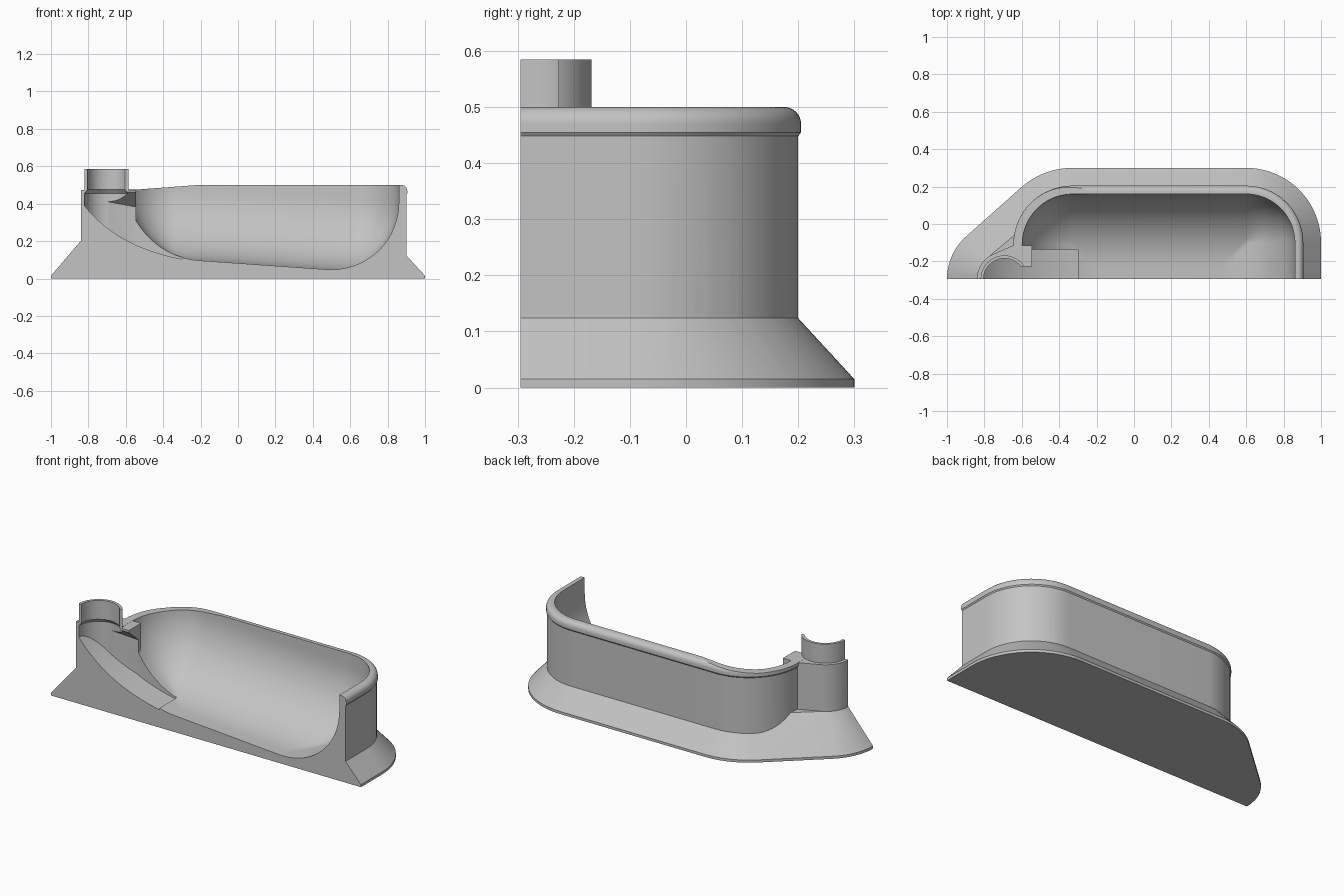
import bpy, bmesh, math

if "Cube" in bpy.data.objects:
    bpy.data.objects.remove(bpy.data.objects["Cube"])

CUT = -0.295        # plane of symmetry where the basin is sliced
SPOUT = -0.693      # x of the spout axis

grey = bpy.data.materials.new("light_grey")
grey.use_nodes = True
COLOUR = (0.55, 0.55, 0.55, 1)
grey.diffuse_color = COLOUR
grey.node_tree.nodes["Principled BSDF"].inputs["Base Color"].default_value = COLOUR


def finish(name, bm):
    bmesh.ops.remove_doubles(bm, verts=bm.verts, dist=0.0002)
    bmesh.ops.recalc_face_normals(bm, faces=bm.faces)
    mesh = bpy.data.meshes.new(name)
    bm.to_mesh(mesh)
    bm.free()
    ob = bpy.data.objects.new(name, mesh)
    bpy.context.collection.objects.link(ob)
    ob.data.materials.append(grey)
    return ob


def arc(cx, cy, r, a0, a1, n=20):
    return [(cx + r * math.cos(math.radians(a0 + (a1 - a0) * i / n)),
             cy + r * math.sin(math.radians(a0 + (a1 - a0) * i / n))) for i in range(n + 1)]


def circle(r, n=72):
    return arc(SPOUT, CUT, r, 0, 360 - 360 / n, n - 1)


def outline(offset):
    """Rounded tub plan, grown or shrunk by offset."""
    pts = []
    corners = ((0.6, 0.195, 0.3, 0), (-0.33, 0.185, 0.31, 90),
               (-0.33, -0.185, 0.31, 180), (0.6, -0.195, 0.3, 270))
    for cx, cv, r, a in corners:
        rad = max(r + offset, 0.02)
        shift = max(0.02 - (r + offset), 0)
        cx -= math.copysign(shift, cx)
        cv -= math.copysign(shift, cv)
        pts += arc(cx, CUT + cv, rad, a, a + 90)
    return pts


def loft(name, rings):
    """Skin closed rings of 3D points and cap both ends."""
    bm = bmesh.new()
    rows = [[bm.verts.new(p) for p in ring] for ring in rings]
    n = len(rows[0])
    for a, b in zip(rows, rows[1:]):
        for i in range(n):
            j = (i + 1) % n
            bm.faces.new((a[i], a[j], b[j], b[i]))
    bm.faces.new(rows[0])
    bm.faces.new(rows[-1])
    return finish(name, bm)


def hull(name, points):
    bm = bmesh.new()
    for p in points:
        bm.verts.new(p)
    res = bmesh.ops.convex_hull(bm, input=bm.verts)
    junk = {g for g in res["geom_interior"] + res["geom_unused"] if isinstance(g, bmesh.types.BMVert)}
    bmesh.ops.delete(bm, geom=list(junk), context='VERTS')
    bmesh.ops.dissolve_limit(bm, angle_limit=0.005, verts=bm.verts, edges=bm.edges)
    return finish(name, bm)


def at(pts, z):
    return [(x, y, z) for x, y in pts]


def slab(name, x0, x1, v0, v1, z0, z1):
    return hull(name, [(x, CUT + v, z) for x in (x0, x1) for v in (v0, v1) for z in (z0, z1)])


def side_prism(name, profile):
    """Extrude an (x, z) profile across the full depth."""
    return loft(name, [[(x, y, z) for x, z in profile] for y in (-1.2, 0.6)])


def boolean(target, tool, op):
    mod = target.modifiers.new(op, 'BOOLEAN')
    mod.operation, mod.object, mod.solver = op, tool, 'EXACT'
    deps = bpy.context.evaluated_depsgraph_get()
    mesh = bpy.data.meshes.new_from_object(target.evaluated_get(deps))
    target.modifiers.clear()
    target.data = mesh
    bpy.data.objects.remove(tool)


# Tub wall with a rounded, slightly overhanging rim
levels = [(0, 0), (0, 0.448), (0.005, 0.455)]
levels += [(-0.025 + 0.03 * math.cos(a), 0.47 + 0.03 * math.sin(a))
           for a in (math.pi / 2 * i / 8 for i in range(9))]
body = loft("basin_body", [at(outline(o), z) for o, z in levels])

# Rim slopes down towards the spout
boolean(body, side_prism("rim_cutter", [(-1.2, 0.475), (-0.55, 0.475), (-0.2, 0.501),
                                        (-0.2, 0.7), (-1.2, 0.7)]), 'DIFFERENCE')

# Spout housing blended into the tub wall
plan = circle(0.147) + [(x, CUT + s * 0.185) for x in (-0.635, -0.5) for s in (-1, 1)]
boolean(body, hull("spout_housing", at(plan, 0) + at(plan, 0.4745)), 'UNION')

# Flared skirt around the foot
skirt = [p for z in (0, 0.015) for p in at(circle(0.307) + outline(0.1), z)]
skirt += at(circle(0.146) + outline(-0.073), 0.203)
boolean(body, hull("skirt", skirt), 'UNION')

# Hollow with round bottom and sloping floor
def hollow_ring(d, h):
    return [(x, y, 0.105 - 0.07 * (x + 0.33) + h) for x, y in outline(-0.04 - d)]

R = 0.39
steps = [math.pi / 2 * i / 20 for i in range(21)]
rings = [hollow_ring(0, 0.7)] + [hollow_ring(R * (1 - math.cos(a)), R * (1 - math.sin(a))) for a in steps]
boolean(body, loft("hollow_cutter", rings), 'DIFFERENCE')

# Flat partition between hollow and spout
boolean(body, slab("partition", -0.62, -0.545, -0.18, 0.18, 0.1, 0.4743), 'UNION')

# Collar on top of the spout
boolean(body, loft("collar", [at(circle(0.127), z) for z in (0.44, 0.585)]), 'UNION')

# Channel from the spout down to the hollow floor
mouth = circle(0.126) + [(x, CUT + s * 0.158) for x in (-0.56, -0.3) for s in (-1, 1)]
channel = hull("channel_cutter", at(mouth, 0.02) + at(mouth, 0.7))
section = [(0.17, 0), (0.17, 0.375), (0.068, 0.462), (0.068, 0.8)]
section += [(-v, z) for v, z in reversed(section)]
boolean(channel, loft("channel_section", [[(x, CUT + v, z) for v, z in section]
                                          for x in (SPOUT, -0.2)]), 'INTERSECT')
bore = loft("bore_cutter", [at(circle(r), z) for r, z in
                            ((0.127, 0.01), (0.127, 0.455), (0.111, 0.475), (0.111, 0.75))])
boolean(channel, bore, 'UNION')
curve = []
for i in range(21):
    t = i / 20
    curve.append(((1 - t) ** 2 * -0.825 + 2 * t * (1 - t) * -0.65 + t * t * -0.3,
                  (1 - t) ** 2 * 0.395 + 2 * t * (1 - t) * 0.17 + t * t * 0.104))
boolean(channel, side_prism("channel_floor", curve + [(-0.3, 0.9), (-0.825, 0.9)]), 'INTERSECT')
boolean(body, channel, 'DIFFERENCE')

# Slice the basin in half along its length
boolean(body, slab("slice_cutter", -1.5, 1.5, -1.5, 0, -0.5, 1.5), 'DIFFERENCE')

body.data.materials.clear()
body.data.materials.append(grey)
for poly in body.data.polygons:
    poly.material_index = 0
bpy.ops.object.select_all(action='DESELECT')
body.select_set(True)
bpy.context.view_layer.objects.active = body
bpy.ops.object.shade_smooth_by_angle(angle=math.radians(28))
